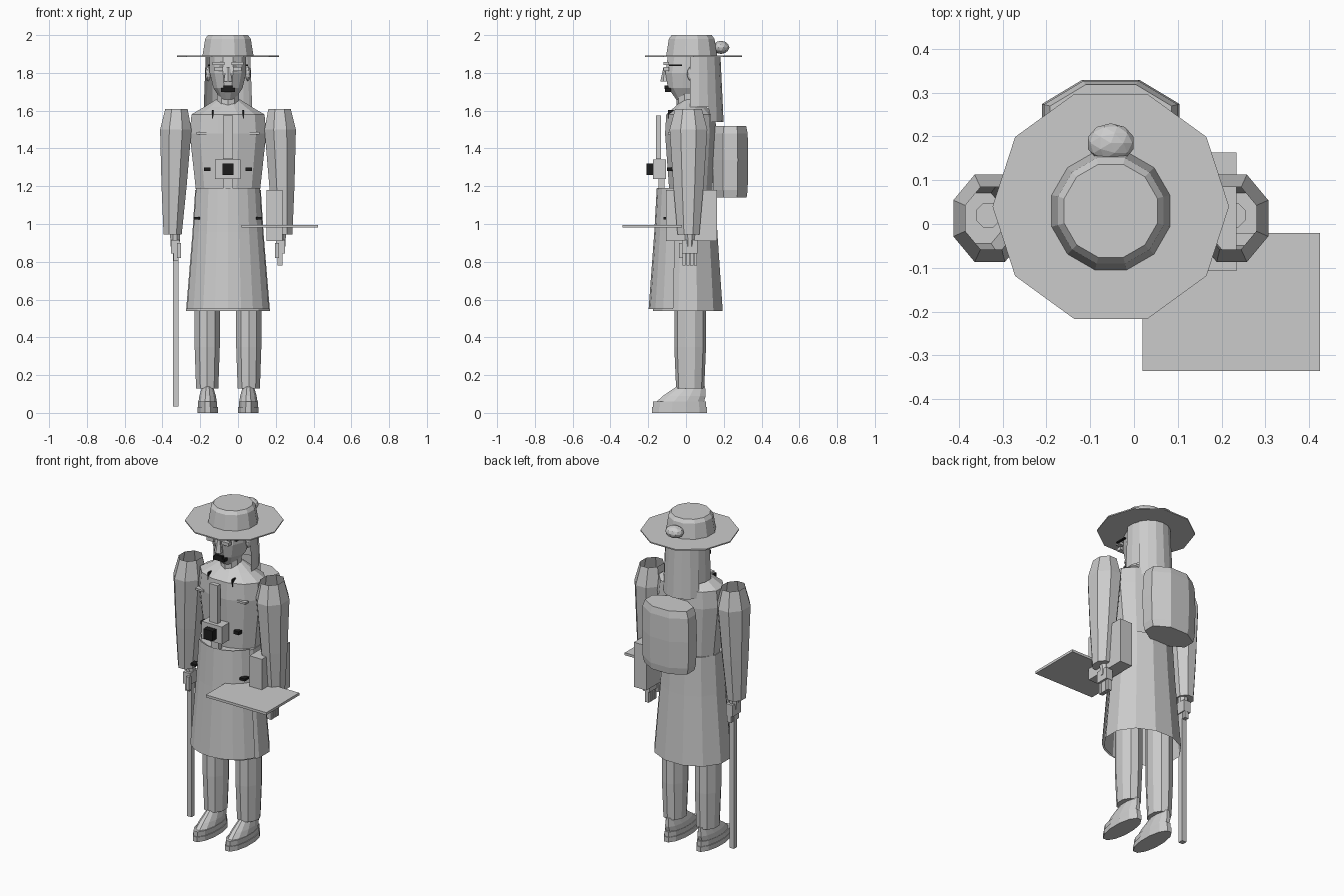
import bpy, bmesh
from math import cos, sin, radians

cube = bpy.data.objects.get("Cube")
if cube:
    bpy.data.objects.remove(cube, do_unlink=True)

MIDLINE = -.053


def material(name, value):
    made = bpy.data.materials.new(name)
    made.use_nodes = True
    colour = (value, value, value, 1)
    made.diffuse_color = colour
    made.node_tree.nodes["Principled BSDF"].inputs["Base Color"].default_value = colour
    return made


GREY = material("light grey", .6)
BLACK = material("black", .012)


def finish(name, bm, mat):
    bmesh.ops.recalc_face_normals(bm, faces=bm.faces)
    mesh = bpy.data.meshes.new(name)
    bm.to_mesh(mesh)
    bm.free()
    mesh.materials.append(mat)
    part = bpy.data.objects.new(name, mesh)
    bpy.context.scene.collection.objects.link(part)


def loft(name, profile, x=MIDLINE, y=0, depth=1, sides=12, lean=(0, 0),
         span=None, bottom=True, top=True, turn=.5):
    """Stack elliptical rings from a (height, radius) profile; a span leaves an open panel."""
    bm = bmesh.new()
    if span:
        start, end = span
        angles = [start + (end - start) * i / sides for i in range(sides + 1)]
    else:
        angles = [360 * (i + turn) / sides for i in range(sides)]
    base = profile[0][0]
    rings = []
    for z, radius in profile:
        middle_x = x + lean[0] * (z - base)
        middle_y = y + lean[1] * (z - base)
        rings.append([bm.verts.new((middle_x + radius * cos(radians(a)),
                                    middle_y + radius * depth * sin(radians(a)), z))
                      for a in angles])
    for low, high in zip(rings, rings[1:]):
        for i in range(sides):
            j = (i + 1) % len(angles)
            bm.faces.new((low[i], low[j], high[j], high[i]))
    if bottom and not span:
        bm.faces.new(rings[0][::-1])
    if top and not span:
        bm.faces.new(rings[-1])
    finish(name, bm, GREY)


def box(name, centre, size, mat=GREY):
    bm = bmesh.new()
    bmesh.ops.create_cube(bm, size=1)
    for vert in bm.verts:
        vert.co = [c + unit * s for c, unit, s in zip(centre, vert.co, size)]
    finish(name, bm, mat)


def ball(name, centre, size):
    bm = bmesh.new()
    bmesh.ops.create_icosphere(bm, subdivisions=2, radius=1)
    for vert in bm.verts:
        vert.co = [c + unit * s for c, unit, s in zip(centre, vert.co, size)]
    finish(name, bm, GREY)


# Hat
loft("hat_brim", [(1.885, .27), (1.892, .27)], y=.04, sides=10, turn=0)
loft("hat_crown", [(1.89, .14), (1.98, .125), (2, .11)], y=.03)
ball("hat_pompom", (MIDLINE, .185, 1.935), (.055, .045, .035))

# Head and hair
loft("head", [(1.66, .04), (1.72, .08), (1.8, .1), (1.89, .1)], depth=1.35, lean=(0, .15))
loft("neck", [(1.6, .06), (1.72, .06)], y=.01, sides=10)
loft("side_hair", [(1.62, .13), (1.89, .12)], y=.045, depth=1.1, sides=10, span=(-10, 190))
loft("back_hair", [(1.54, .14), (1.89, .125)], y=.045, depth=1.1, sides=6, span=(30, 150))

# Face
loft("nose", [(1.755, .026), (1.83, .012)], y=-.105, depth=1.2, sides=6)
box("mouth", (MIDLINE, -.095, 1.71), (.075, .03, .02), BLACK)
box("upper_lip", (MIDLINE, -.098, 1.725), (.05, .03, .018), BLACK)

# Coat, skirt and apron
loft("coat", [(.91, .188), (1.18, .176), (1.48, .21), (1.58, .2), (1.62, .13), (1.66, .065)],
     y=.025, depth=.67)
skirt = [(.54, .23), (.95, .195), (1.18, .18)]
loft("skirt", skirt, y=.01, depth=.83, bottom=False)
loft("apron", [(z + .01, radius) for z, radius in skirt], depth=.86, sides=8, span=(200, 340))

# Backpack
loft("backpack", [(1.14, .155), (1.18, .165), (1.34, .17), (1.48, .165), (1.52, .15)],
     y=.235, depth=.6, sides=8)

# Camera on its strap
box("strap_upper", (MIDLINE, -.145, 1.46), (.055, .026, .23))
box("strap_lower", (MIDLINE, -.13, 1.22), (.05, .03, .08))
box("camera_body", (MIDLINE, -.14, 1.29), (.135, .07, .105))
box("camera_lens", (MIDLINE, -.19, 1.29), (.06, .04, .06), BLACK)

for side in (-1, 1):
    def across(distance):
        return MIDLINE + side * distance

    # Paired details of the face and coat
    box("eye", (across(.05), -.105, 1.82), (.045, .03, .02))
    box("eyebrow", (across(.05), -.105, 1.85), (.065, .03, .015))
    box("glasses_arm", (across(.1), -.055, 1.84), (.012, .07, .008), BLACK)
    ball("ear", (across(.105), .03, 1.795), (.015, .025, .04))
    box("collar_pin", (across(.08), -.08, 1.58), (.008, .03, .045), BLACK)
    box("chest_pocket", (across(.14), -.08, 1.48), (.055, .03, .012))
    box("coat_toggle", (across(.11), -.085, 1.29), (.035, .03, .02), BLACK)
    box("apron_button", (across(.165), -.1, 1.03), (.035, .04, .014), BLACK)

    # Arms
    loft("sleeve", [(.945, .052), (1.2, .072), (1.5, .09), (1.61, .064)], x=across(.293), y=.013,
         depth=1.2, sides=8, lean=(side * -.03, 0), top=False)
    loft("wrist", [(.88, .025), (.96, .03)], x=across(.28), y=.02, sides=8)
    box("palm", (across(.278), .02, .88), (.045, .08, .07))
    box("thumb", (across(.26), -.025, .86), (.02, .022, .08))
    length = .07 if side > 0 else .045
    for finger in range(4):
        box("finger", (across(.275), -.01 + finger * .02, .85 - length / 2), (.026, .017, length))

    # Legs and shoes
    loft("trouser_leg", [(.13, .062), (.35, .07), (.7, .07)], x=across(.11), y=.022,
         depth=1.2, sides=10)
    loft("sole", [(0, .056), (.03, .056)], x=across(.108), y=-.035, depth=2.7)
    loft("shoe", [(.03, .052), (.06, .052)], x=across(.108), y=-.035, depth=2.8)
    loft("shoe_upper", [(.06, .05), (.09, .045), (.14, .03)], x=across(.108), y=-.03,
         depth=2.6, lean=(0, .7))

# Carried things
box("cane", (-.33, .02, .49), (.03, .03, .91))
box("hip_case", (.193, .028, 1.045), (.083, .27, .27))
box("tray", (.222, -.178, .988), (.405, .315, .015))
